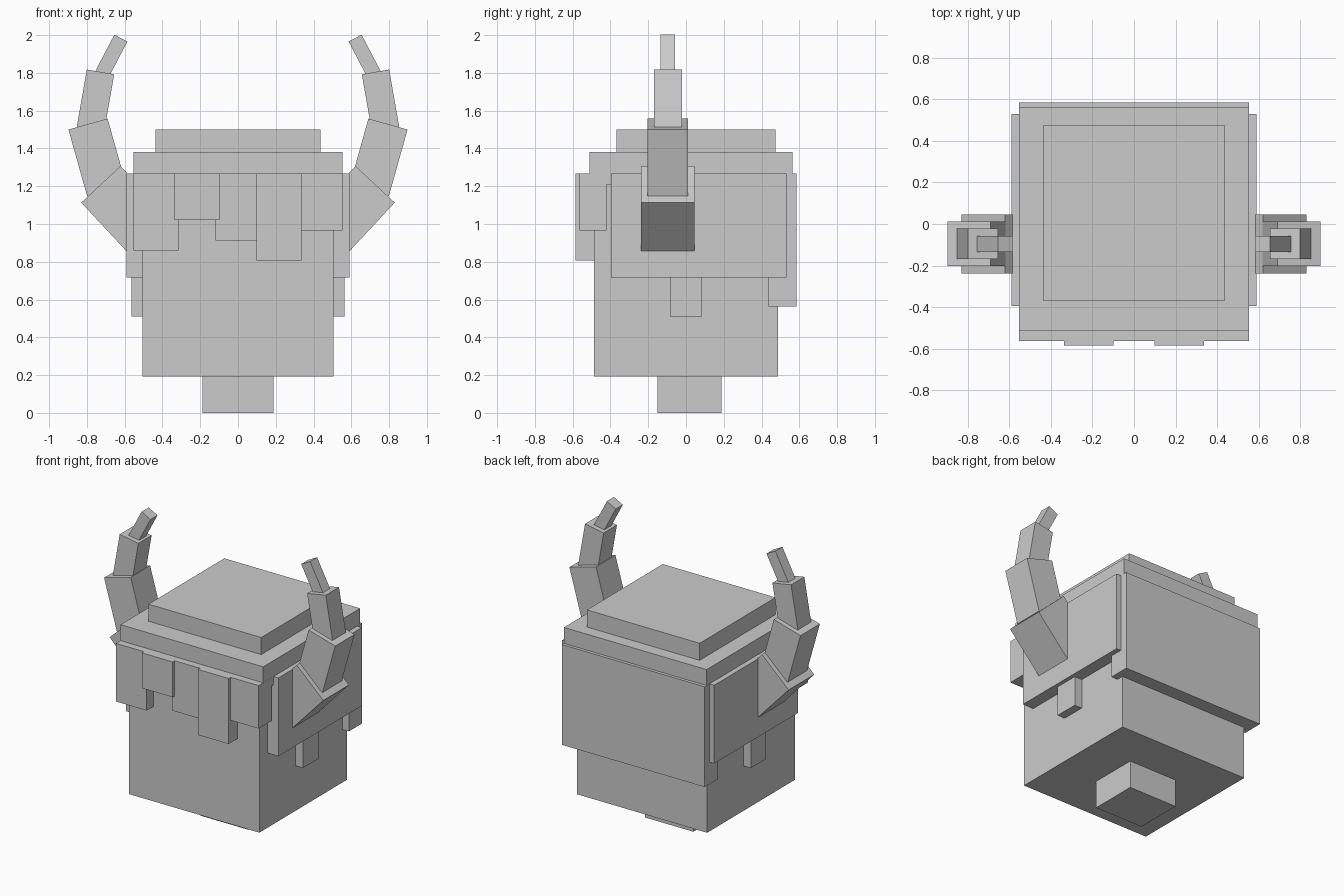
import bpy
import math

if "Cube" in bpy.data.objects:
    bpy.data.objects.remove(bpy.data.objects["Cube"])

grey = bpy.data.materials.new("plain grey")
grey.diffuse_color = (0.6, 0.6, 0.6, 1)
grey.use_nodes = True
grey.node_tree.nodes["Principled BSDF"].inputs["Base Color"].default_value = grey.diffuse_color


def block(name, size, centre, tilt=0.0):
    """Box with given size, optionally tilted about the y axis."""
    bpy.ops.mesh.primitive_cube_add(size=1, location=centre)
    ob = bpy.context.object
    ob.name = name
    ob.scale = size
    ob.rotation_euler = (0, tilt, 0)
    ob.data.materials.append(grey)
    return ob


def box(name, x0, x1, y0, y1, z0, z1):
    """Upright box from its limits."""
    return block(name, (x1 - x0, y1 - y0, z1 - z0),
                 ((x0 + x1) / 2, (y0 + y1) / 2, (z0 + z1) / 2))


# Head and neck
box("neck", -0.188, 0.188, -0.152, 0.187, 0.0, 0.193)
box("head", -0.506, 0.506, -0.486, 0.488, 0.193, 1.25)

# Hair on top and at the back
box("hair_cap", -0.554, 0.554, -0.512, 0.563, 1.21, 1.38)
box("hair_crown", -0.438, 0.438, -0.368, 0.474, 1.38, 1.50)
box("hair_back", -0.555, 0.555, 0.438, 0.585, 0.564, 1.268)

# Fringe: five overlapping locks, every second one set forward
for i, bottom in enumerate((0.86, 1.02, 0.913, 0.808, 0.966)):
    x = (i - 2) * 0.2175
    front = -0.585 if i % 2 else -0.563
    box(f"fringe_lock_{i + 1}", x - 0.1195, x + 0.1195,
        front, front + 0.141, bottom, 1.268)

# Horn segments: start (x, z), end (x, z), thickness
horn = (
    ((0.602, 0.944), (0.725, 1.21), 0.284),
    ((0.695, 1.176), (0.794, 1.529), 0.215),
    ((0.781, 1.502), (0.728, 1.805), 0.147),
    ((0.722, 1.789), (0.620, 1.984), 0.078),
)
# The lowest segment runs outward at 47 degrees, given by its centre line
horn = (((0.479, 0.945), (0.726, 1.21), 0.284),) + horn[1:]

for s, side in ((1, "right"), (-1, "left")):
    # Side hair panel and the small lock below it
    xs = sorted((s * 0.45, s * 0.591))
    box(f"hair_side_{side}", *xs, -0.396, 0.531, 0.718, 1.268)
    xs = sorted((s * 0.45, s * 0.564))
    box(f"side_lock_{side}", *xs, -0.084, 0.086, 0.509, 0.76)
    # Curved horn
    for i, ((x0, z0), (x1, z1), t) in enumerate(horn):
        length = math.hypot(x1 - x0, z1 - z0)
        block(f"horn_{side}_{i + 1}", (t, t, length),
              (s * (x0 + x1) / 2, -0.096, (z0 + z1) / 2),
              s * math.atan2(x1 - x0, z1 - z0))
